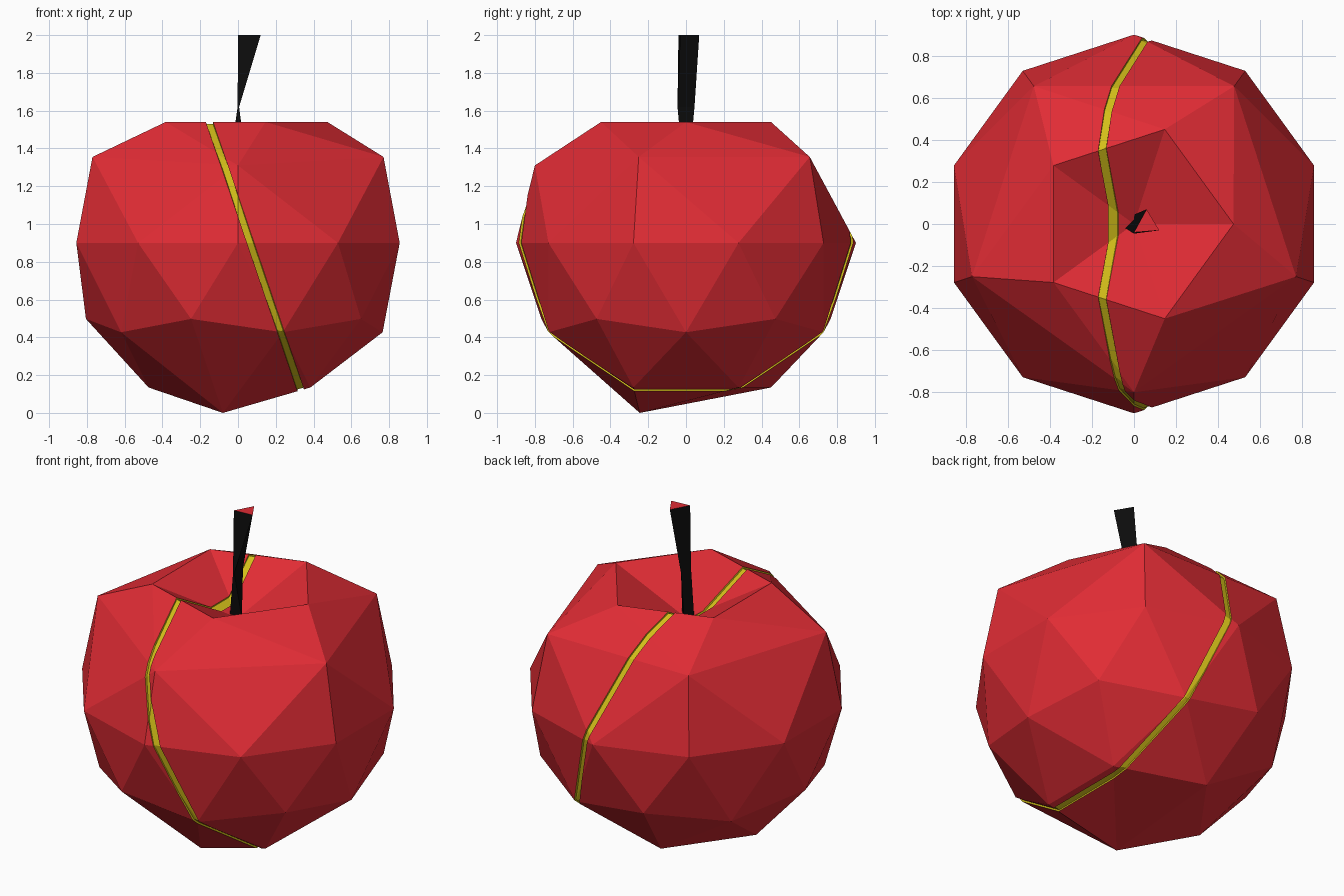
import bpy, bmesh
from math import radians, cos, sin, hypot
from mathutils import Vector

if "Cube" in bpy.data.objects:
    bpy.data.objects.remove(bpy.data.objects["Cube"])


def material(name, rgb):
    m = bpy.data.materials.new(name)
    m.diffuse_color = (*rgb, 1)
    m.use_nodes = True
    m.node_tree.nodes["Principled BSDF"].inputs["Base Color"].default_value = m.diffuse_color
    return m


RED = material("red_skin", (0.75, 0.025, 0.035))
YELLOW = material("yellow_flesh", (0.65, 0.52, 0.01))
BLACK = material("black_stem", (0.004, 0.004, 0.004))


def finish(name, bm, mats):
    bmesh.ops.recalc_face_normals(bm, faces=bm.faces[:])
    me = bpy.data.meshes.new(name)
    bm.to_mesh(me)
    bm.free()
    for m in mats:
        me.materials.append(m)
    ob = bpy.data.objects.new(name, me)
    bpy.context.collection.objects.link(ob)
    return ob


# Apple body: icosphere with some neighbouring points welded
bm = bmesh.new()
bmesh.ops.create_icosphere(bm, subdivisions=2, radius=0.9)
bmesh.ops.translate(bm, verts=bm.verts[:], vec=(0, 0, 0.9))

# Top dimple
for v in bm.verts:
    if v.co.z > 1.75:
        v.co.z = 1.33
    elif v.co.z > 1.6:
        v.co.z = 1.54

# Shoulder: ten points welded into five
for k in range(5):
    a = radians(-18 + 72 * k)
    p = Vector((0.81 * cos(a), 0.81 * sin(a), 1.355))
    if k == 4:
        p = Vector((0, -0.8, 1.31))
    near = [v for v in bm.verts if 1.25 < v.co.z < 1.45
            and hypot(v.co.x, v.co.y) > 0.6
            and hypot(v.co.x - p.x, v.co.y - p.y) < 0.32]
    bmesh.ops.pointmerge(bm, verts=near, merge_co=p)

# Lowest point, off to one side
low = [v for v in bm.verts if v.co.z < 0.05
       or (v.co - Vector((-0.146, -0.45, 0.134))).length < 0.05]
bmesh.ops.pointmerge(bm, verts=low, merge_co=(-0.08, -0.245, 0))

# Slanted slice: two parallel cuts with a slightly sunken flesh strip between
SLOPE, WIDTH = 0.34, 0.038
normal = Vector((1, 0, SLOPE))
start = Vector((-0.17, 0, 1.54))
for dx in (0, WIDTH):
    bmesh.ops.bisect_plane(bm, geom=bm.verts[:] + bm.edges[:] + bm.faces[:],
                           plane_co=start + Vector((dx, 0, 0)),
                           plane_no=normal, dist=1e-5)
strip = [f for f in bm.faces
         if 0 < (f.calc_center_median() - start).dot(normal) < WIDTH]
for f in strip:
    f.material_index = 1
bmesh.ops.recalc_face_normals(bm, faces=bm.faces[:])
walls = bmesh.ops.inset_region(bm, faces=strip, thickness=0.001, depth=-0.01,
                               use_boundary=True, use_even_offset=False)
for f in walls["faces"]:
    f.material_index = 1
finish("apple_body", bm, [RED, YELLOW])

# Three-sided stem, pinched above the dimple
rings = [
    [(-0.04, -0.02, 1.35), (0.04, -0.02, 1.35), (0.0, 0.02, 1.35)],
    [(-0.002, -0.045, 1.62), (0.006, -0.045, 1.62), (0.002, 0.045, 1.62)],
    [(0.0, -0.04, 2.0), (0.12, -0.03, 2.0), (0.06, 0.07, 2.0)],
]
bm = bmesh.new()
loops = [[bm.verts.new(p) for p in r] for r in rings]
for a, b in zip(loops, loops[1:]):
    for i in range(3):
        j = (i + 1) % 3
        bm.faces.new((a[i], a[j], b[j], b[i]))
cap = bm.faces.new(loops[-1])
cap.material_index = 1
bm.faces.new(loops[0][::-1])
finish("stem", bm, [BLACK, RED])
